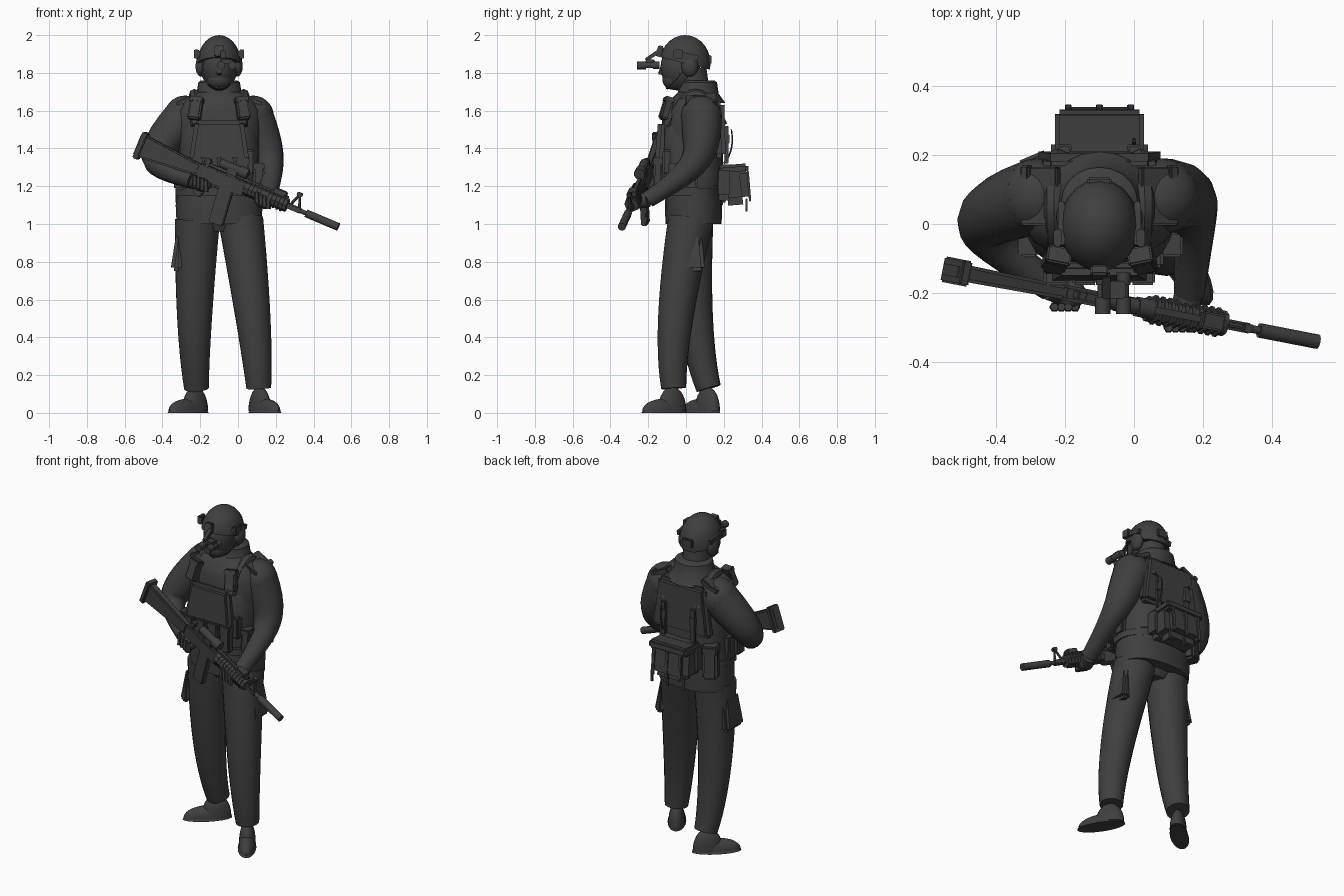
import bpy, bmesh
from math import cos, sin, tau, radians, copysign
from mathutils import Vector, Matrix, Euler, Quaternion

default_cube = bpy.data.objects.get("Cube")
if default_cube:
    bpy.data.objects.remove(default_cube)

grey = bpy.data.materials.new("charcoal grey")
grey.use_nodes = True
grey.diffuse_color = (.05, .05, .05, 1)
grey.node_tree.nodes["Principled BSDF"].inputs["Base Color"].default_value = grey.diffuse_color

UP = Vector((0, 0, 1))
ORIGIN = Vector()
# the figure stands a little to its right of the middle
body = Matrix.Translation((-.1, 0, 0))


def finish(name, bm, frame, sharp_angle=40):
    bmesh.ops.recalc_face_normals(bm, faces=bm.faces)
    mesh = bpy.data.meshes.new(name)
    bm.to_mesh(mesh)
    bm.free()
    mesh.transform(frame)
    mesh.materials.append(grey)
    part = bpy.data.objects.new(name, mesh)
    bpy.context.collection.objects.link(part)
    bpy.ops.object.select_all(action='DESELECT')
    part.select_set(True)
    bpy.context.view_layer.objects.active = part
    bpy.ops.object.shade_smooth_by_angle(angle=radians(sharp_angle))


def skin(name, rings, frame):
    bm = bmesh.new()
    loops = [[bm.verts.new(point) for point in ring] for ring in rings]
    for lower, upper in zip(loops, loops[1:]):
        for i in range(len(lower)):
            bm.faces.new((lower[i - 1], lower[i], upper[i], upper[i - 1]))
    bm.faces.new(loops[0])
    bm.faces.new(loops[-1])
    finish(name, bm, frame)


def circle(sides, power=1):
    for i in range(sides):
        c, s = cos(tau * i / sides), sin(tau * i / sides)
        yield copysign(abs(c) ** power, c), copysign(abs(s) ** power, s)


def column(name, y, depth, rings, power=1):
    # oval sections given as height and half width; depth is the ratio of y to x
    skin(name, [[(c * width, y + s * width * depth, z) for c, s in circle(20, power)]
                for z, width in rings], body)


def bend(start, middle, end, sharpness=1, steps=12):
    # smooth curve through the middle point; more sharpness gives a tighter corner
    start, middle, end = Vector(start), Vector(middle), Vector(end)
    control = (middle * (1 + sharpness) - (start + end) / 2) / sharpness
    points = []
    for t in (i / steps for i in range(steps + 1)):
        a, b, c = (1 - t) ** 2, 2 * sharpness * t * (1 - t), t * t
        points.append((start * a + control * b + end * c) / (a + b + c))
    return points


def tube(name, points, start_radius, end_radius, sides=14, frame=body):
    points = [Vector(p) for p in points]
    last = len(points) - 1
    rings, turn, heading = [], Quaternion(), UP
    for i, point in enumerate(points):
        ahead = (points[min(i + 1, last)] - points[max(i - 1, 0)]).normalized()
        turn = heading.rotation_difference(ahead) @ turn
        heading = ahead
        radius = start_radius + (end_radius - start_radius) * i / last
        rings.append([point + turn @ Vector((c * radius, s * radius, 0)) for c, s in circle(sides)])
    skin(name, rings, frame)


def ball(name, at, radii, cut=None, frame=body):
    # ellipsoid, optionally cut through its centre
    bm = bmesh.new()
    bmesh.ops.create_uvsphere(bm, u_segments=20, v_segments=14, radius=1)
    bmesh.ops.scale(bm, vec=radii, verts=bm.verts)
    if cut:
        bmesh.ops.bisect_plane(bm, geom=bm.verts[:] + bm.edges[:] + bm.faces[:],
                               plane_co=ORIGIN, plane_no=cut, clear_inner=True)
        bmesh.ops.holes_fill(bm, edges=bm.edges)
    finish(name, bm, frame @ Matrix.Translation(at))


def placed(frame, at, tilt):
    return frame @ Matrix.Translation(at) @ Euler(tilt).to_matrix().to_4x4()


def box(name, at, size, tilt=ORIGIN, taper=(1, 1), frame=body, rounding=.17):
    bm = bmesh.new()
    bmesh.ops.create_cube(bm, size=1)
    for v in bm.verts:
        if v.co.z > 0:
            v.co.x *= taper[0]
            v.co.y *= taper[1]
    bmesh.ops.scale(bm, vec=size, verts=bm.verts)
    bmesh.ops.bevel(bm, geom=bm.edges, offset=min(size) * rounding, segments=2, affect='EDGES')
    finish(name, bm, placed(frame, at, tilt), 35)


def pouch(name, at, size, tilt=ORIGIN, rounding=.17):
    # bag with an overhanging flap
    wide, deep, tall = size
    frame = placed(body, at, tilt)
    box(name, ORIGIN, size, taper=(.95, .9), frame=frame, rounding=rounding)
    box(name + "_flap", UP * tall * .4, (wide * 1.03, deep * 1.03, tall / 4), frame=frame, rounding=rounding)


def rod(name, start, end, radius, sides=10, height=0):
    # straight round piece along the rifle
    tube(name, [(start, 0, height), (end, 0, height)], radius, radius, sides, gun)


# legs and boots, left leg stepping forward
for side, s, knee, ankle, yaw in (("left", 1, (.18, -.055, .5), Vector((.21, -.065, .1)), -1),
                                  ("right", -1, (-.13, .05, .5), Vector((-.12, .12, .1)), -2.4)):
    tube(side + "_trouser_leg", bend((s * .115, .025, 1.02), knee, ankle + UP * .03), .12, .066, 18)
    foot = body @ Matrix.Translation(ankle - UP * .1) @ Matrix.Rotation(yaw, 4, 'Z')
    ball(side + "_boot", (.06, 0, .01), (.135, .047, .065), UP, foot)
    ball(side + "_boot_instep", (.01, 0, .01), (.085, .047, .13), UP, foot)
    ball(side + "_boot_sole", (.06, 0, 0), (.14, .052, .03), UP, foot)
    box(side + "_cargo_pocket", (s * .22, .015, .85), (.06, .17, .2), (0, s * -.08, 0), (.5, .8), rounding=.3)

# jacket, collar and vest
column("jacket", .04, .66, [(1, .225), (1.1, .23), (1.3, .21), (1.5, .225), (1.6, .22), (1.66, .18), (1.7, .12)], .85)
column("pelvis", .03, .6, [(.96, .13), (1.05, .2)])
column("collar", .065, .9, [(1.64, .16), (1.69, .12), (1.75, .11), (1.76, .095)])
column("vest_body", .03, .78, [(1.2, .21), (1.4, .215), (1.5, .2), (1.56, .17)], .75)
column("belt", .03, .66, [(1.15, .232), (1.19, .232)], .8)
box("front_plate_pouch", (0, -.125, 1.44), (.32, .07, .22), (-.05, 0, 0), (.8, .8), rounding=.3)
box("back_plate", (0, .175, 1.5), (.4, .07, .3), taper=(.8, .8), rounding=.3)
for column_index in range(4):
    pouch("magazine_pouch", (column_index / 12 - .125, -.15, 1.27), (.07, .05, .16))

# shoulder straps and equipment, mirrored about the spine
for side, s in (("left", 1), ("right", -1)):
    tube(side + "_shoulder_strap", bend((s * .12, -.1, 1.52), (s * .13, .05, 1.685), (s * .12, .19, 1.52)), .03, .03, 8)
    pouch(side + "_chest_pouch", (s * .125, -.105, 1.61), (.07, .05, .12), (-.3, s * -.1, s * .2))
    box(side + "_shoulder_pad", (s * .17, .08, 1.655), (.12, .17, .03), (0, s * .5, 0))
    box(side + "_shoulder_clip", (s * .21, .14, 1.645), (.03, .06, .03), (0, s * .6, 0))
    box(side + "_back_strap", (s * .1, .215, 1.42), (.03, .02, .2))
    box(side + "_back_buckle", (s * .1, .22, 1.45), (.04, .02, .05))
    for y in (-.06, .03):
        pouch(side + "_side_pouch", (s * .21, y, 1.25), (.06, .07, .14))
box("radio", (.16, -.1, 1.33), (.05, .05, .13))
tube("radio_antenna", bend((.1, .2, 1.32), (.1, .24, 1.4), (.1, .24, 1.5)), .006, .004, 6)

# waist pack and rear pouch
box("waist_pack_base", (0, .2, 1.22), (.28, .12, .19), rounding=.25)
pouch("waist_pack", (0, .255, 1.205), (.25, .16, .21), (.08, 0, 0), .25)
for x in (-.09, 0, .09):
    box("pack_strap", (x, .333, 1.2), (.02, .012, .16), (.08, 0, 0))
    box("pack_loose_strap", (x * 1.2, .32, 1.1), (.015, .01, .07))
pouch("rear_pouch", (-.18, .16, 1.2), (.09, .08, .2), (0, 0, .4))

# arms and gloves
for side, s, elbow, wrist, palm in (("left", 1, (.265, .045, 1.33), (.26, -.2, 1.13), (.24, -.26, 1.12)),
                                    ("right", -1, (-.33, -.01, 1.345), (-.14, -.18, 1.23), (-.09, -.2, 1.21))):
    shoulder = (s * .18, .08, 1.57)
    ball(side + "_shoulder", shoulder, (.11, .11, .11))
    tube(side + "_sleeve", bend(shoulder, elbow, wrist, 2), .11, .045)
    tube(side + "_cuff", [wrist, palm], .042, .04)
    ball(side + "_palm", palm, (.05, .05, .04))
    for finger in range(4):
        tip = Vector(palm) + Vector((finger / 50 - .04, -.04, -finger / 100))
        tube(side + "_finger", bend(tip - UP * .01, tip + UP * .02, tip + UP * .05), .015, .012, 6)

# head and neck
tube("neck", [(0, .05, 1.68), (0, .03, 1.82)], .08, .08)
ball("head", (0, -.03, 1.83), (.09, .105, .125))
ball("jaw", (0, -.065, 1.765), (.065, .06, .055))
box("nose", (0, -.13, 1.815), (.03, .03, .05), (-.2, 0, 0), (.5, .5))

# helmet with ear cups, side rails and twin goggles
ball("helmet", (0, -.005, 1.85), (.115, .135, .15), (0, .25, 1))
box("helmet_rear_pack", (0, .12, 1.87), (.07, .03, .05))
box("goggle_mount", (0, -.14, 1.915), (.05, .03, .06), (-.3, 0, 0))
box("goggle_arm", (.02, -.18, 1.89), (.025, .08, .02), (.6, 0, 0))
box("goggle_bridge", (.04, -.19, 1.86), (.07, .05, .02))
for side, s in (("left", 1), ("right", -1)):
    ball(side + "_ear_cup", (s * .095, .02, 1.835), (.03, .045, .055))
    box(side + "_helmet_rail", (s * .11, 0, 1.89), (.02, .13, .03), (-.2, 0, 0))
    box(side + "_rail_clamp", (s * .12, -.04, 1.9), (.025, .05, .05))
    tube(side + "_chin_strap", bend((s * .09, 0, 1.83), (s * .07, -.06, 1.76), (0, -.1, 1.72)), .008, .008, 6)
    eye = Vector((.04 + s * .03, -.14, 1.84))
    front = Vector((0, -.12, 0))
    tube(side + "_goggle_tube", [eye, eye + front], .016, .016, 10)
    tube(side + "_goggle_lens", [eye + front * .6, eye + front], .022, .022, 10)
    tube(side + "_goggle_eyepiece", [eye, eye + front * .3], .02, .02, 10)

# rifle built along its own axis, from butt to muzzle
butt, muzzle = Vector((-.5, -.14, 1.42)), Vector((.53, -.34, .985))
along = (muzzle - butt).normalized()
across = UP.cross(along).normalized()
axes = Matrix((along, across, along.cross(across))).transposed()
gun = Matrix.Translation(butt) @ axes.to_4x4()
box("rifle_stock", (.15, 0, -.01), (.13, .05, .36), (0, tau / 4, 0), (.5, .8), gun)
box("butt_pad", (-.01, 0, -.01), (.03, .075, .15), frame=gun)
box("rifle_receiver", (.46, 0, -.01), (.28, .045, .08), frame=gun)
box("pistol_grip", (.38, 0, -.08), (.05, .035, .12), (0, .3, 0), frame=gun)
box("magazine", (.51, 0, -.13), (.08, .035, .22), (0, -.1, 0), frame=gun)
box("top_rail", (.6, 0, .04), (.46, .02, .015), frame=gun)
box("rear_sight", (.36, 0, .05), (.03, .03, .04), frame=gun)
box("optic_mount", (.5, 0, .05), (.07, .05, .05), frame=gun)
box("laser_unit", (.78, 0, .05), (.07, .05, .03), frame=gun)
rod("optic", .42, .58, .024, height=.07)
rod("optic_lens_hood", .53, .58, .03, height=.07)
rod("handguard", .59, .84, .037, 8)
for rib in range(10):
    rod("handguard_rib", .61 + rib / 45, .62 + rib / 45, .043, 8)
rod("barrel", .8, .95, .012)
rod("suppressor", .95, 1.137, .021, 12)
box("front_sight_base", (.88, 0, 0), (.08, .03, .03), frame=gun)
box("front_sight_post", (.88, 0, .08), (.03, .025, .02), frame=gun)
for lean in (-.03, .03):
    tube("front_sight_leg", [(.88 + lean, 0, 0), (.88, 0, .08)], .008, .007, 6, gun)
